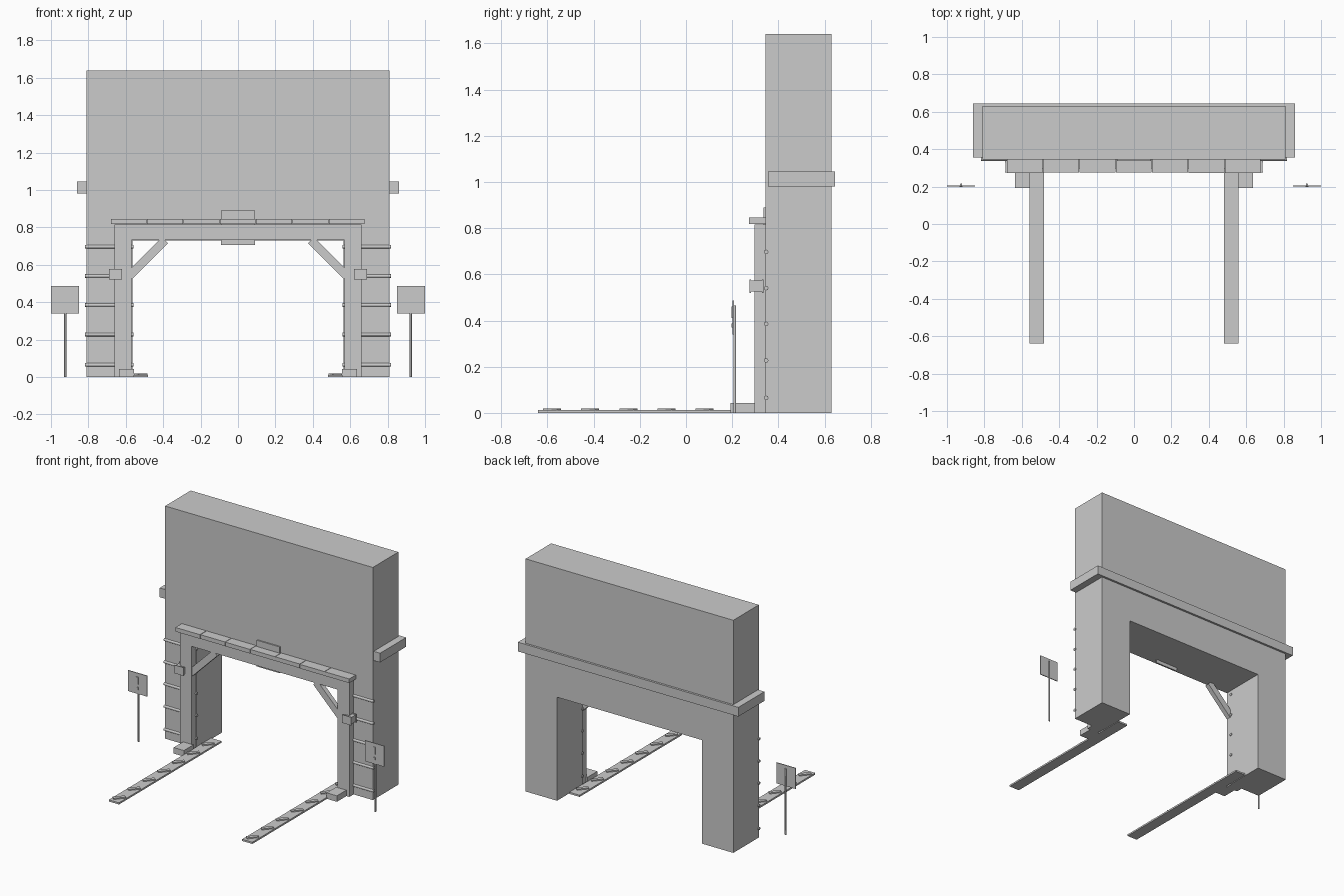
import bpy, math, random
from mathutils import Vector

random.seed(3)
if "Cube" in bpy.data.objects:
    bpy.data.objects.remove(bpy.data.objects["Cube"], do_unlink=True)

grey = bpy.data.materials.new("plain grey")
GREY = (0.6, 0.6, 0.6, 1)
grey.diffuse_color = GREY
grey.use_nodes = True
grey.node_tree.nodes["Principled BSDF"].inputs["Base Color"].default_value = GREY


def box(name, x, y, z, turn=(0, 0, 0)):
    """Box spanning the (low, high) pairs, turned about its centre."""
    spans = (x, y, z)
    bpy.ops.mesh.primitive_cube_add(size=1, location=[(a + b) / 2 for a, b in spans])
    ob = bpy.context.object
    ob.scale = [abs(b - a) for a, b in spans]
    ob.rotation_euler = turn
    ob.name = name
    ob.data.materials.append(grey)
    return ob


def rod(name, start, end, radius, sides=8):
    """Round bar between two points."""
    a, b = Vector(start), Vector(end)
    bpy.ops.mesh.primitive_cylinder_add(vertices=sides, radius=radius,
                                        depth=(b - a).length, location=(a + b) / 2)
    ob = bpy.context.object
    ob.rotation_euler = (b - a).to_track_quat("Z", "Y").to_euler()
    ob.name = name
    ob.data.materials.append(grey)
    bpy.ops.object.shade_smooth_by_angle(angle=math.radians(50))
    return ob


def profile_wall(name, outline, y0, y1):
    """Front outline extruded from y0 to y1."""
    n = len(outline)
    verts = [(x, y, z) for y in (y0, y1) for x, z in outline]
    faces = [list(range(n)), list(range(2 * n - 1, n - 1, -1))]
    faces += [(i, i + n, (i + 1) % n + n, (i + 1) % n) for i in range(n)]
    mesh = bpy.data.meshes.new(name)
    mesh.from_pydata(verts, [], faces)
    mesh.materials.append(grey)
    ob = bpy.data.objects.new(name, mesh)
    bpy.context.collection.objects.link(ob)
    return ob


def arch(w, h, iw, ih):
    """Outline of a gateway of half width w around an opening."""
    return [(-w, 0), (-iw, 0), (-iw, ih), (iw, ih), (iw, 0), (w, 0), (w, h), (-w, h)]


# Main wall, door frame and rear band
profile_wall("gate_wall", arch(0.81, 1.64, 0.565, 0.73), 0.345, 0.63)
profile_wall("door_frame", arch(0.66, 0.815, 0.57, 0.733), 0.297, 0.346)
box("wall_band", (-0.86, 0.86), (0.355, 0.645), (0.98, 1.045))

# Ledge of uneven planks
planks = 7
step = 1.36 / planks
for i in range(planks):
    x = -0.68 + i * step
    front = 0.272 + random.uniform(0, 0.006)
    box("ledge_plank", (x, x + step - 0.003), (front, 0.346), (0.817, 0.846))

# Plaque behind the lintel
box("centre_plaque", (-0.09, 0.09), (0.336, 0.346), (0.705, 0.89))

for side, s in (("left", 1), ("right", -1)):
    # Diagonal corner brace
    c = 0.486 * s
    box(side + "_brace", (c - 0.135, c + 0.135), (0.303, 0.337), (0.613, 0.659),
        (0, s * math.radians(45), 0))

    # Horizontal straps on the pier
    for z in (0.065, 0.227, 0.385, 0.54, 0.697):
        rod(side + "_strap", (0.56 * s, 0.347, z), (0.817 * s, 0.347, z), 0.01)

    # Lamp with end flanges, and footing stone
    box(side + "_lamp", (0.622 * s, 0.686 * s), (0.28, 0.335), (0.525, 0.573))
    for y in (0.275, 0.33):
        box(side + "_lamp_flange", (0.619 * s, 0.69 * s), (y, y + 0.006), (0.52, 0.578))
    box(side + "_footing", (0.557 * s, 0.637 * s), (0.192, 0.3), (0, 0.042))

    # Ground strip with slanted raised treads
    box(side + "_ground_strip", (0.48 * s, 0.56 * s), (-0.64, 0.5), (0, 0.012))
    for i in range(7):
        y = -0.58 + 0.165 * i
        m = 0.52 * s
        box(side + "_tread", (m - 0.04, m + 0.04), (y - 0.013, y + 0.013),
            (0.01, 0.02), (0, 0, math.radians(50)))

    # Roadside warning board on a pole
    px = 0.924 * s
    rod(side + "_sign_pole", (px, 0.211, 0), (px, 0.211, 0.465), 0.006)
    box(side + "_sign_board", (px - 0.075, px + 0.075), (0.201, 0.207), (0.34, 0.486))
    box(side + "_sign_bar", (px - 0.008, px + 0.008), (0.197, 0.202), (0.41, 0.46))
    box(side + "_sign_dot", (px - 0.008, px + 0.008), (0.197, 0.202), (0.37, 0.388))
